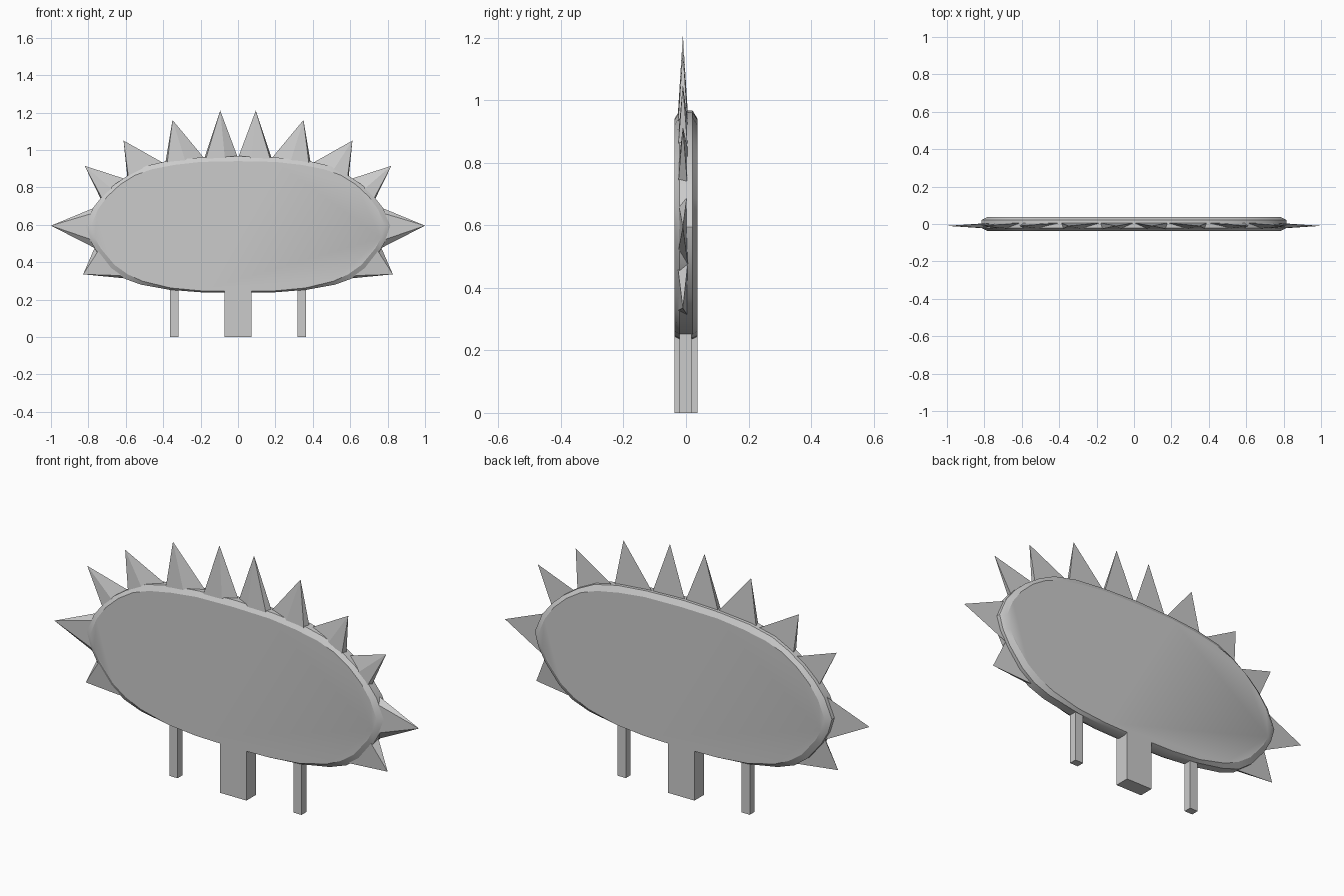
import bpy, bmesh
from mathutils import Vector

if "Cube" in bpy.data.objects:
    bpy.data.objects.remove(bpy.data.objects["Cube"])

# half outlines (x, z), top centre round to bottom centre
FACE = [(0, .94), (.2, .936), (.34, .92), (.46, .897), (.55, .865), (.63, .815), (.70, .75),
        (.75, .68), (.785, .595), (.765, .53), (.735, .475), (.66, .385), (.59, .335),
        (.51, .298), (.36, .262), (.2, .247), (0, .243)]
RIM = [(0, .967), (.2, .96), (.36, .945), (.49, .915), (.58, .87), (.66, .815), (.72, .76),
       (.775, .69), (.815, .595), (.795, .525), (.755, .455), (.68, .365), (.61, .313),
       (.52, .28), (.365, .252), (.2, .239), (0, .235)]


def mesh_object(name, bm):
    bmesh.ops.recalc_face_normals(bm, faces=bm.faces)
    me = bpy.data.meshes.new(name)
    bm.to_mesh(me)
    bm.free()
    ob = bpy.data.objects.new(name, me)
    bpy.context.collection.objects.link(ob)
    return ob


def box(name, x, w, y0, y1, z1):
    bm = bmesh.new()
    bmesh.ops.create_cube(bm, size=1)
    for v in bm.verts:
        v.co = Vector((x + v.co.x * w, (y0 + y1) / 2 + v.co.y * (y1 - y0), (v.co.z + .5) * z1))
    return mesh_object(name, bm)


def spike(name, side, a, b, tip, t0, t1):
    """Pyramid on rim segment a-b; its front edge covers only t0..t1 of the base."""
    bm = bmesh.new()
    a, b = Vector(a), Vector(b)
    base = [(a.lerp(b, t0), -.026), (a.lerp(b, t1), -.026), (b, .006), (a, .006)]
    vs = [bm.verts.new((side * p.x, y, p.y)) for p, y in base]
    top = bm.verts.new((side * tip[0], -.01, tip[1]))
    bm.faces.new(vs)
    for i in range(4):
        bm.faces.new((vs[i], vs[(i + 1) % 4], top))
    return mesh_object(name, bm)


# oval panel with bevelled rim
bm = bmesh.new()
rings = []
for half, y in ((FACE, -.037), (RIM, -.021), (RIM, .021), (FACE, .037)):
    full = half + [(-x, z) for x, z in half[-2:0:-1]]
    rings.append([bm.verts.new((x, y, z)) for x, z in full])
n = len(rings[0])
for r, s in zip(rings, rings[1:]):
    for i in range(n):
        j = (i + 1) % n
        bm.faces.new((r[i], r[j], s[j], s[i]))
bm.faces.new(rings[0])
bm.faces.new(rings[-1])
panel = mesh_object("oval_panel", bm)
bpy.context.view_layer.objects.active = panel
panel.select_set(True)
bpy.ops.object.shade_smooth_by_angle(angle=.5)

# spikes around the rim, mirrored left and right
SPIKES = [((0, .957), (.18, .955), (.095, 1.21), .39, .95),
          ((.18, .955), (.39, .922), (.35, 1.16), .48, .95),
          ((.39, .925), (.59, .838), (.612, 1.05), .55, .97),
          ((.595, .842), (.72, .71), (.82, .915), .5, .95),
          ((.71, .715), (.765, .475), (1.0, .595), .15, .85),
          ((.765, .48), (.57, .31), (.828, .335), .1, .9)]
for i, s in enumerate(SPIKES):
    spike(f"spike_right_{i + 1}", 1, *s)
    spike(f"spike_left_{i + 1}", -1, *s)

# central post and two thin legs
box("centre_post", 0, .145, -.037, .037, .25)
for name, x in (("leg_left", -.34), ("leg_right", .34)):
    box(name, x, .045, -.02, .018, .27)
